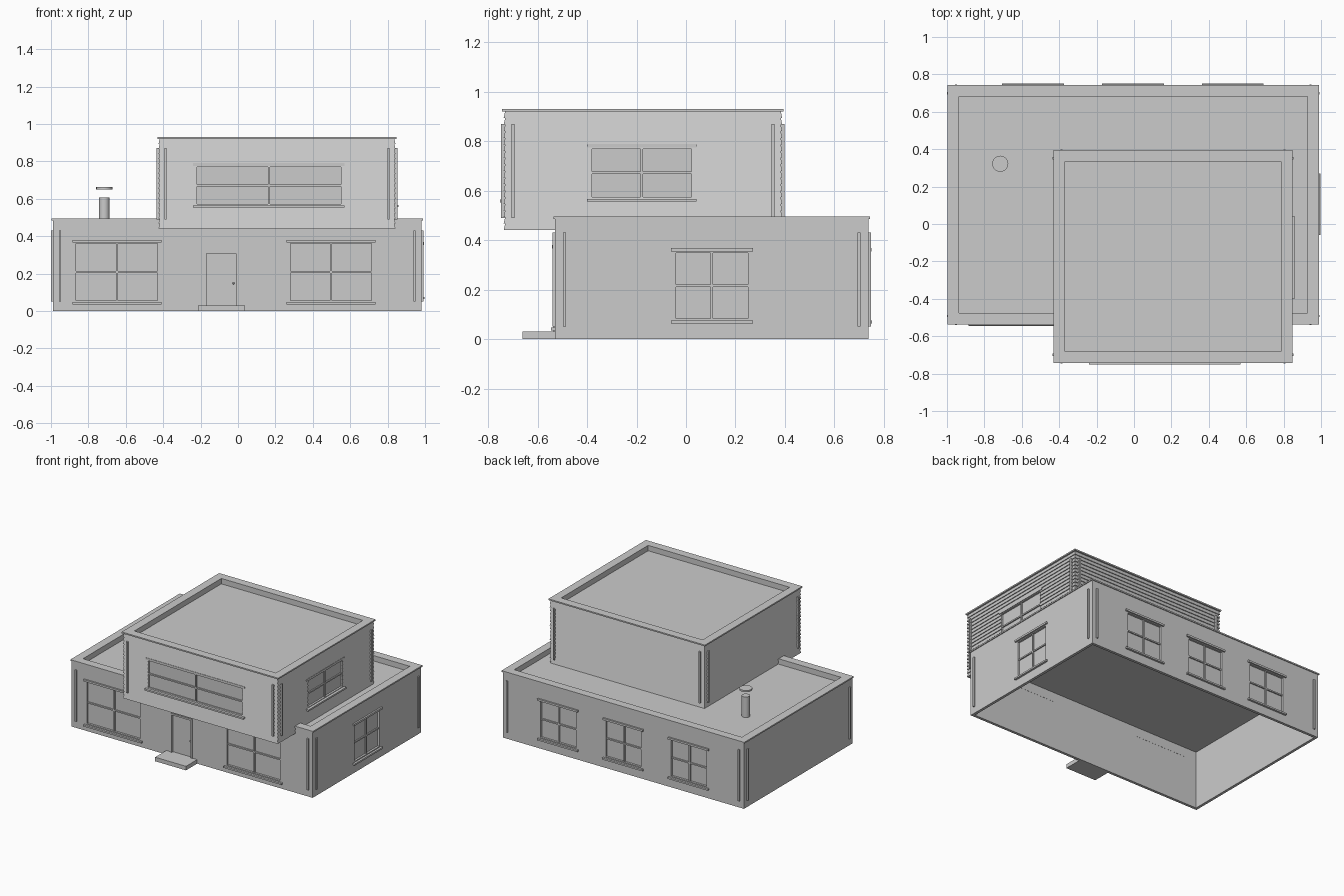
import bpy, bmesh

cube = bpy.data.objects.get("Cube")
if cube:
    bpy.data.objects.remove(cube)

grey = bpy.data.materials.new("plain grey")
grey.use_nodes = True
COLOUR = (0.6, 0.6, 0.6, 1)
grey.diffuse_color = COLOUR
grey.node_tree.nodes["Principled BSDF"].inputs["Base Color"].default_value = COLOUR


def finish(name, bm):
    bmesh.ops.recalc_face_normals(bm, faces=bm.faces)
    mesh = bpy.data.meshes.new(name)
    bm.to_mesh(mesh)
    bm.free()
    obj = bpy.data.objects.new(name, mesh)
    bpy.context.collection.objects.link(obj)
    mesh.materials.append(grey)
    return obj


def add_box(bm, lo, hi):
    verts = bmesh.ops.create_cube(bm, size=1)["verts"]
    for v in verts:
        v.co = [(a + b) / 2 + c * (b - a) for a, b, c in zip(lo, hi, v.co)]


def loft(name, rect, steps):
    """Closed solid from rectangular rings given as (outward offset, height)."""
    x0, x1, y0, y1 = rect
    bm = bmesh.new()
    rings = []
    for d, z in steps:
        corners = ((x0 - d, y0 - d), (x1 + d, y0 - d), (x1 + d, y1 + d), (x0 - d, y1 + d))
        rings.append([bm.verts.new((x, y, z)) for x, y in corners])
    for a, b in zip(rings, rings[1:]):
        for i in range(4):
            j = (i + 1) % 4
            bm.faces.new((a[i], a[j], b[j], b[i]))
    bm.faces.new(rings[0])
    bm.faces.new(rings[-1])
    return finish(name, bm)


def face_box(bm, rect, side, u, d, z):
    """Box on a wall: u runs along the wall, d outward from it."""
    x0, x1, y0, y1 = rect
    wall, sign = {"front": (y0, -1), "back": (y1, 1), "left": (x1, 1), "right": (x0, -1)}[side]
    n = sorted(wall + sign * k for k in d)
    if side in ("front", "back"):
        add_box(bm, (u[0], n[0], z[0]), (u[1], n[1], z[1]))
    else:
        add_box(bm, (n[0], u[0], z[0]), (n[1], u[1], z[1]))


def window(name, rect, side, u, z, cutter, lintel=0.012):
    face_box(cutter, rect, side, u, (-0.03, 0.03), z)
    pane = bmesh.new()
    face_box(pane, rect, side, u, (-0.019, -0.015), z)
    finish(name + "_glass", pane)
    # cross bars
    bars = bmesh.new()
    cu, cz = sum(u) / 2, sum(z) / 2
    face_box(bars, rect, side, (cu - 0.005, cu + 0.005), (-0.018, -0.005), z)
    face_box(bars, rect, side, u, (-0.018, -0.006), (cz - 0.005, cz + 0.005))
    finish(name + "_bars", bars)
    # lintel and sill
    trim = bmesh.new()
    wide = (u[0] - 0.02, u[1] + 0.02)
    face_box(trim, rect, side, wide, (-0.01, lintel), (z[1] + 0.006, z[1] + 0.02))
    face_box(trim, rect, side, wide, (-0.01, 0.015), (z[0] - 0.02, z[0] - 0.008))
    finish(name + "_trim", trim)


def cut(obj, bm):
    cutter = finish("opening_cutter", bm)
    cutter.hide_render = True
    mod = obj.modifiers.new("openings", "BOOLEAN")
    mod.operation = "DIFFERENCE"
    mod.solver = "EXACT"
    mod.object = cutter
    bpy.context.view_layer.objects.active = obj
    bpy.ops.object.modifier_apply(modifier=mod.name)
    bpy.data.objects.remove(cutter)


def corner_strips(name, rect, z):
    bm = bmesh.new()
    for side in ("front", "back", "left", "right"):
        a, b = rect[:2] if side in ("front", "back") else rect[2:]
        for c in (a + 0.038, b - 0.038):
            face_box(bm, rect, side, (c - 0.006, c + 0.006), (-0.01, 0.01), z)
    finish(name, bm)


def cylinder(name, radius, x, y, z0, z1):
    bm = bmesh.new()
    bmesh.ops.create_cone(bm, cap_ends=True, segments=20, radius1=radius,
                          radius2=radius, depth=z1 - z0)
    bmesh.ops.translate(bm, vec=(x, y, (z0 + z1) / 2), verts=bm.verts)
    obj = finish(name, bm)
    for p in obj.data.polygons:
        p.use_smooth = len(p.vertices) == 4
    for e in obj.data.edges:
        e.use_edge_sharp = abs(obj.data.vertices[e.vertices[0]].co.z
                               - obj.data.vertices[e.vertices[1]].co.z) < 0.001


LOWER = (-0.99, 0.982, -0.53, 0.737)
UPPER = (-0.425, 0.842, -0.737, 0.389)

# Ground floor: open-bottomed shell with roof slab, parapet and coping
ground = loft("ground_floor", LOWER, [
    (-0.02, 0.43), (-0.02, 0), (0, 0), (0, 0.485), (0.006, 0.485),
    (0.006, 0.495), (-0.055, 0.495), (-0.055, 0.455)])

# Upper floor: overlapping boards, then coping and sunken roof
BOARDS = 18
BASE, TOP = 0.44, 0.92
steps = []
for i in range(BOARDS):
    h = (TOP - BASE) / BOARDS
    steps += [(0, BASE + i * h), (-0.006, BASE + (i + 1) * h)]
steps += [(0.006, TOP), (0.006, 0.93), (-0.055, 0.93), (-0.055, 0.89)]
upper = loft("upper_floor", UPPER, steps)

# Ground floor windows
holes = bmesh.new()
for label, u in (("right", (-0.865, -0.43)), ("left", (0.28, 0.715))):
    window("front_window_" + label, LOWER, "front", u, (0.055, 0.36), holes)
window("side_window", LOWER, "left", (-0.04, 0.25), (0.083, 0.348), holes)
for i, c in enumerate((-0.54, -0.005, 0.528)):
    window(f"back_window_{i + 1}", LOWER, "back", (c - 0.145, c + 0.145), (0.083, 0.348), holes)

# Door with frame, leaf and knob
face_box(holes, LOWER, "front", (-0.168, -0.012), (-0.03, 0.03), (0.03, 0.306))
cut(ground, holes)
leaf = bmesh.new()
face_box(leaf, LOWER, "front", (-0.168, -0.012), (-0.02, -0.01), (0.03, 0.306))
finish("door_leaf", leaf)
frame = bmesh.new()
for u, z in (((-0.18, -0.168), (0.03, 0.318)), ((-0.012, 0), (0.03, 0.318)),
             ((-0.168, -0.012), (0.306, 0.318))):
    face_box(frame, LOWER, "front", u, (-0.018, 0.005), z)
finish("door_frame", frame)
knob = bmesh.new()
bmesh.ops.create_icosphere(knob, subdivisions=2, radius=0.006)
bmesh.ops.translate(knob, vec=(-0.024, LOWER[2] + 0.006, 0.147), verts=knob.verts)
finish("door_knob", knob)

# Doorstep
step = bmesh.new()
face_box(step, LOWER, "front", (-0.215, 0.037), (0, 0.13), (0, 0.03))
finish("doorstep", step)

# Upper windows
holes = bmesh.new()
window("upper_front_window", UPPER, "front", (-0.22, 0.55), (0.572, 0.77), holes, 0.002)
window("upper_side_window", UPPER, "left", (-0.38, 0.022), (0.575, 0.768), holes, 0.002)
cut(upper, holes)

# Corner strips
corner_strips("lower_corner_strips", LOWER, (0.05, 0.43))
corner_strips("upper_corner_strips", UPPER, (0.49, 0.87))

# Roof vent
cylinder("vent_pipe", 0.028, -0.715, 0.322, 0.45, 0.607)
cylinder("vent_cap", 0.043, -0.715, 0.322, 0.65, 0.662)
